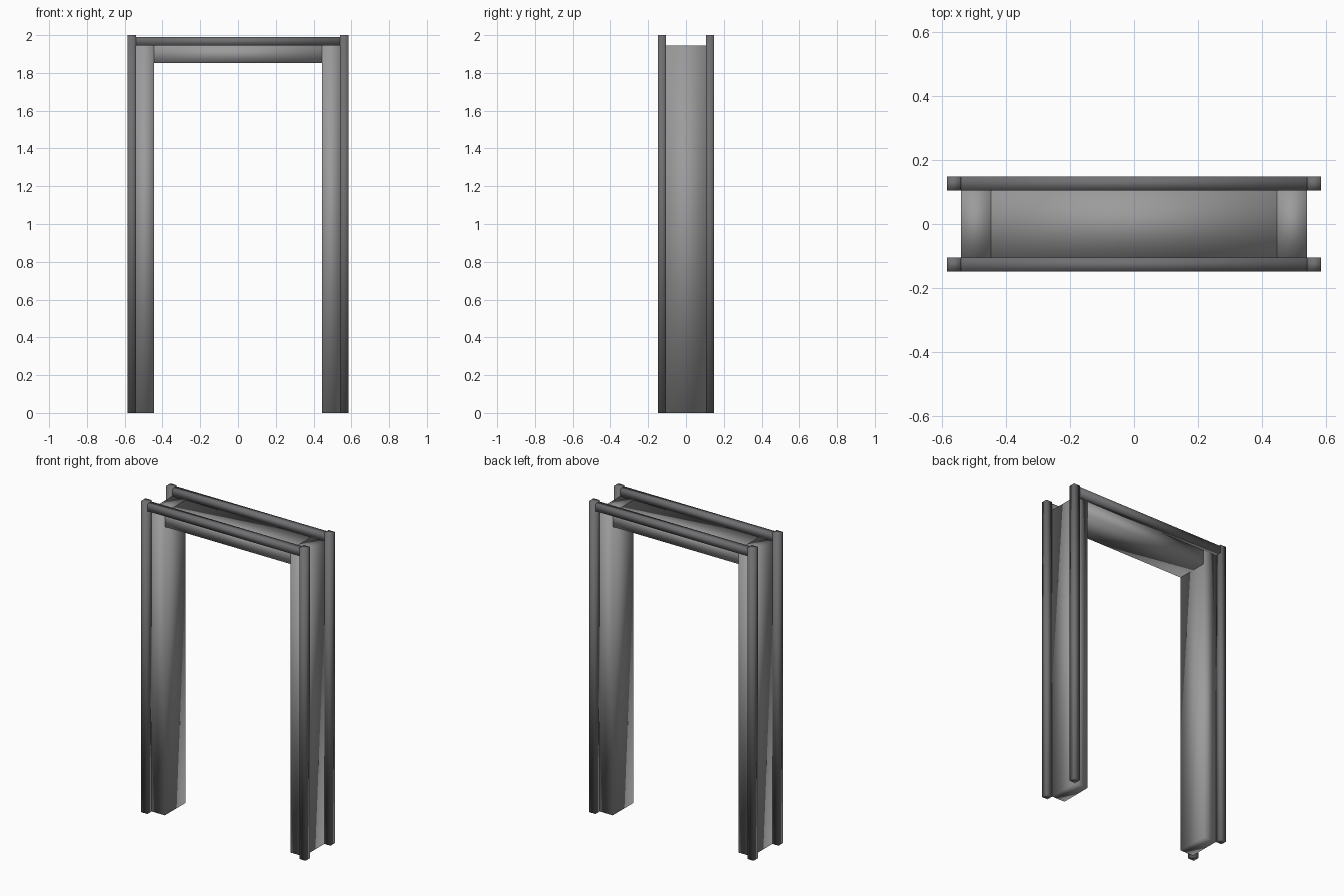
import bpy

if "Cube" in bpy.data.objects:
    bpy.data.objects.remove(bpy.data.objects["Cube"])

def material(name, colour):
    mat = bpy.data.materials.new(name)
    mat.diffuse_color = (*colour, 1)
    mat.use_nodes = True
    mat.node_tree.nodes["Principled BSDF"].inputs["Base Color"].default_value = mat.diffuse_color
    return mat

PANEL = material("panel_grey", (0.33, 0.33, 0.335))
TRIM = material("trim_dark_grey", (0.16, 0.16, 0.168))

def box(name, lo, hi, mat):
    """Smooth-shaded box between two corners."""
    size = [b - a for a, b in zip(lo, hi)]
    centre = [(a + b) / 2 for a, b in zip(lo, hi)]
    bpy.ops.mesh.primitive_cube_add(size=1, location=centre)
    ob = bpy.context.object
    ob.name = name
    ob.scale = size
    bpy.ops.object.transform_apply(location=True, rotation=False, scale=True)
    bpy.ops.object.shade_smooth()
    ob.data.materials.append(mat)
    return ob

# Key dimensions: opening, jamb and trim positions
X_OPEN, X_JAMB, X_OUT = 0.446, 0.540, 0.584
Y_JAMB, Y_OUT = 0.105, 0.148
Z_OPEN, Z_JAMB, Z_RAIL, Z_TOP = 1.853, 1.945, 1.99, 2.0

def span(side, a, b):
    return sorted((side * a, side * b))

for sx, xname in ((-1, "left"), (1, "right")):
    # Jambs
    x0, x1 = span(sx, X_OPEN, X_JAMB)
    box(f"{xname}_jamb", (x0, -Y_JAMB, 0), (x1, Y_JAMB, Z_JAMB), PANEL)
    # Corner trim posts
    x0, x1 = span(sx, X_JAMB, X_OUT)
    for sy, yname in ((-1, "front"), (1, "back")):
        y0, y1 = span(sy, Y_JAMB, Y_OUT)
        box(f"{yname}_{xname}_trim_post", (x0, y0, 0), (x1, y1, Z_TOP), TRIM)

# Header between the jambs
box("header", (-X_OPEN, -Y_JAMB, Z_OPEN), (X_OPEN, Y_JAMB, Z_JAMB), PANEL)

# Top trim rails
for sy, yname in ((-1, "front"), (1, "back")):
    y0, y1 = span(sy, Y_JAMB, Y_OUT)
    box(f"{yname}_trim_rail", (-X_JAMB, y0, Z_JAMB), (X_JAMB, y1, Z_RAIL), TRIM)
